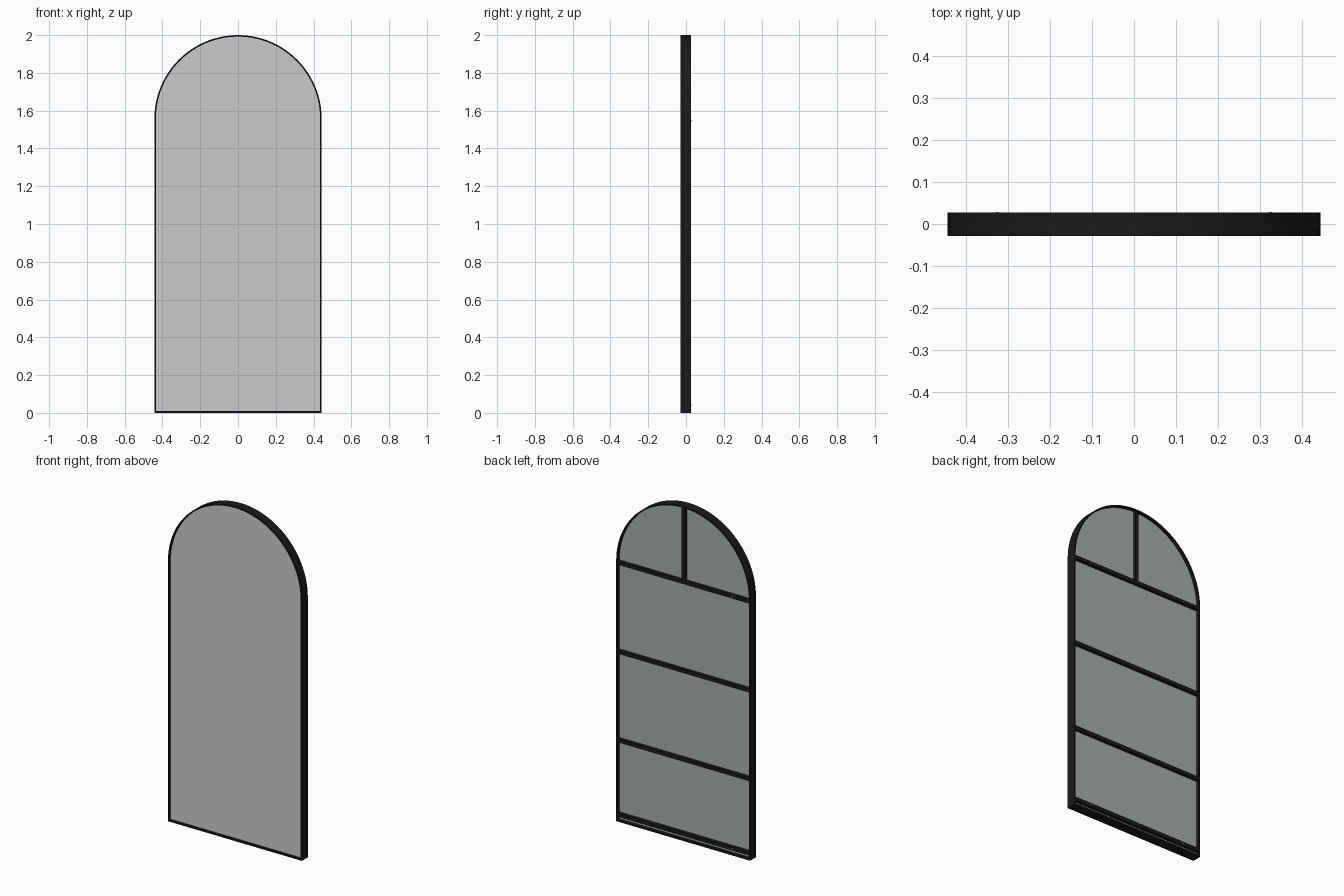
import bpy, bmesh
from math import sin, cos, pi, sqrt

if "Cube" in bpy.data.objects:
    bpy.data.objects.remove(bpy.data.objects["Cube"])

R, SPRING, SEG = 0.443, 1.557, 48
Y_FRONT, Y_BACK = -0.029, 0.027
T = 0.008          # frame wall thickness
T_BOTTOM = 0.01    # bottom rail thickness


def material(name, rgb):
    m = bpy.data.materials.new(name)
    m.diffuse_color = (*rgb, 1)
    m.use_nodes = True
    m.node_tree.nodes["Principled BSDF"].inputs["Base Color"].default_value = m.diffuse_color
    return m


BLACK = material("black_metal", (0.01, 0.01, 0.01))
GLASS = material("mirror_glass", (0.6, 0.6, 0.6))
BOARD = material("backing_grey", (0.38, 0.41, 0.40))
STEEL = material("steel", (0.6, 0.6, 0.6))


def finish(name, bm, mat, smooth=False):
    bmesh.ops.recalc_face_normals(bm, faces=bm.faces)
    me = bpy.data.meshes.new(name)
    bm.to_mesh(me)
    bm.free()
    me.materials.append(mat)
    ob = bpy.data.objects.new(name, me)
    bpy.context.collection.objects.link(ob)
    if smooth:
        bpy.ops.object.select_all(action='DESELECT')
        ob.select_set(True)
        bpy.context.view_layer.objects.active = ob
        bpy.ops.object.shade_smooth_by_angle()
    return ob


def arch(r, bottom):
    pts = [(-r, bottom), (r, bottom)]
    pts += [(r * cos(pi * i / SEG), SPRING + r * sin(pi * i / SEG)) for i in range(SEG + 1)]
    return pts


def arch_panel(name, r, bottom, y0, y1, mat):
    bm = bmesh.new()
    f = bm.faces.new([bm.verts.new((x, y0, z)) for x, z in arch(r, bottom)])
    ext = bmesh.ops.extrude_face_region(bm, geom=[f])["geom"]
    bmesh.ops.translate(bm, vec=(0, y1 - y0, 0),
                        verts=[g for g in ext if isinstance(g, bmesh.types.BMVert)])
    if not f.is_valid or len(bm.faces) < len(arch(r, bottom)) + 2:
        bm.faces.new([v for v in bm.verts if abs(v.co.y - y0) < 1e-6])
    return finish(name, bm, mat, True)


def box(name, x0, x1, y0, y1, z0, z1, mat):
    bm = bmesh.new()
    bmesh.ops.create_cube(bm, size=1)
    bmesh.ops.scale(bm, vec=(x1 - x0, y1 - y0, z1 - z0), verts=bm.verts)
    bmesh.ops.translate(bm, vec=((x0 + x1) / 2, (y0 + y1) / 2, (z0 + z1) / 2), verts=bm.verts)
    return finish(name, bm, mat)


# Arched frame: outer and inner outlines bridged around the section
bm = bmesh.new()
outer, inner = arch(R, 0), arch(R - T, T_BOTTOM)
loops = [[bm.verts.new((x, y, z)) for x, z in pts]
         for pts, y in ((outer, Y_FRONT), (outer, Y_BACK), (inner, Y_BACK), (inner, Y_FRONT))]
n = len(outer)
for k in range(4):
    a, b = loops[k], loops[(k + 1) % 4]
    for i in range(n):
        j = (i + 1) % n
        bm.faces.new((a[i], a[j], b[j], b[i]))
finish("frame", bm, BLACK, True)

# Mirror glass and backing board
arch_panel("mirror_glass", R - T / 2, T_BOTTOM / 2, -0.016, -0.008, GLASS)
arch_panel("backing_board", R - T / 2, T_BOTTOM / 2, -0.008, 0.008, BOARD)

# Cross bars behind the board
BAR = 0.022
for i, z in enumerate((0.04, 0.485, 1.015, 1.547)):
    box(f"cross_bar_{i + 1}", -R + T / 2, R - T / 2, 0.007, 0.0265,
        z - BAR / 2, z + BAR / 2, BLACK)

# Upright bar in the arch
box("upright_bar", -BAR / 2, BAR / 2, 0.007, 0.0262, 1.547, 2 - T / 2, BLACK)

# Small screw heads on the top and bottom bars
for side, x in (("left", -0.325), ("right", 0.325)):
    for level, z in (("lower", 0.04), ("upper", 1.547)):
        bm = bmesh.new()
        bmesh.ops.create_cone(bm, cap_ends=True, segments=16, radius1=0.004, radius2=0.003, depth=0.004)
        for v in bm.verts:
            v.co = (x + v.co.x, 0.027 + v.co.z, z + v.co.y)
        finish(f"screw_{level}_{side}", bm, STEEL, True)
